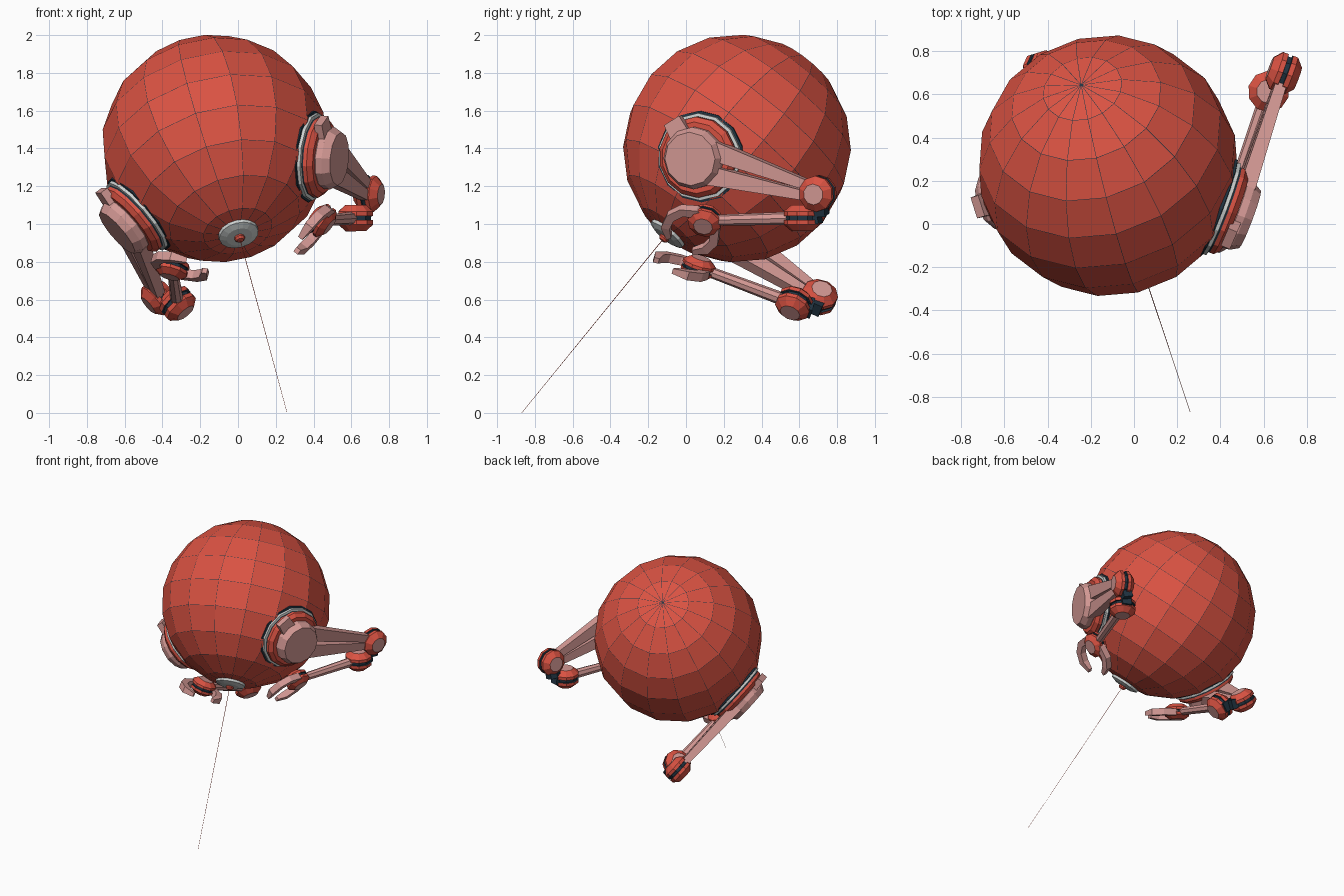
import bpy, bmesh
from math import sin, cos, radians, pi
from mathutils import Vector, Matrix

cube = bpy.data.objects.get("Cube")
if cube:
    bpy.data.objects.remove(cube, do_unlink=True)


def material(name, rgb):
    m = bpy.data.materials.new(name)
    m.use_nodes = True
    m.diffuse_color = (*rgb, 1)
    m.node_tree.nodes["Principled BSDF"].inputs["Base Color"].default_value = (*rgb, 1)
    return m


RED, PINK, DARK, WHITE = range(4)
MATS = [material("red", (.70, .085, .055)), material("pale_pink", (.66, .32, .30)),
        material("dark_blue", (.015, .035, .055)), material("off_white", (.62, .65, .64))]

# Tilted body frame: centre, facing direction, left side and up
CENTRE = Vector((-.12, .27, 1.40))
FACE = Vector((.206, -.618, -.759)).normalized()
SIDE = Vector((.946, -.072, .314))
SIDE = (SIDE - FACE * SIDE.dot(FACE)).normalized()
UP = FACE.cross(SIDE)


def finish(name, bm):
    bmesh.ops.recalc_face_normals(bm, faces=bm.faces)
    me = bpy.data.meshes.new(name)
    bm.to_mesh(me)
    bm.free()
    for m in MATS:
        me.materials.append(m)
    ob = bpy.data.objects.new(name, me)
    bpy.context.collection.objects.link(ob)
    return ob


def lathe(name, origin, axis, profile, sides=12):
    """Profile of (radius, height, colour of the band above it)."""
    bm = bmesh.new()
    turn = Matrix.Translation(origin) @ axis.to_track_quat('Z', 'X').to_matrix().to_4x4()
    rows = []
    for r, h, _ in profile:
        count = sides if r > 0 else 1
        rows.append([bm.verts.new(turn @ Vector((r * cos(2 * pi * i / sides), r * sin(2 * pi * i / sides), h)))
                     for i in range(count)])
    for k in range(len(rows) - 1):
        a, b = rows[k], rows[k + 1]
        for i in range(sides):
            j = (i + 1) % sides
            ring = [a[i % len(a)], a[j % len(a)], b[j % len(b)], b[i % len(b)]]
            bm.faces.new(list(dict.fromkeys(ring))).material_index = profile[k][2]
    return finish(name, bm)


def beam(name, p0, p1, flat, size0, size1, colour):
    """Tapered bar; sizes are (width, thickness along flat)."""
    bm = bmesh.new()
    wide = (p1 - p0).cross(flat).normalized()
    thick = wide.cross(p1 - p0).normalized()
    for p, (w, t) in ((p0, size0), (p1, size1)):
        for a in (-.5, .5):
            for b in (-.5, .5):
                bm.verts.new(p + wide * w * a + thick * t * b)
    bmesh.ops.convex_hull(bm, input=bm.verts)
    bmesh.ops.dissolve_limit(bm, angle_limit=.01, verts=bm.verts, edges=bm.edges)
    for f in bm.faces:
        f.material_index = colour
    return finish(name, bm)


def joint(name, origin, axis, r, h):
    half = [(0, h, PINK), (.58 * r, h, RED), (r, .5 * h, RED), (r, .16 * h, DARK), (.88 * r, .14 * h, DARK)]
    lower = [(0, -h, PINK), (.58 * r, -h, RED), (r, -.5 * h, RED), (r, -.16 * h, DARK), (.88 * r, -.14 * h, DARK)]
    upper = [(a, b, c) for (a, b, _), c in zip(reversed(half), (DARK, RED, RED, PINK, PINK))]
    return lathe(name, origin, axis, lower + upper, 10)


def claw(name, origin, axis, toward, radius):
    """Open ring with tapered tips, its gap facing toward."""
    e1 = (toward - axis * toward.dot(axis)).normalized()
    e2 = axis.cross(e1)
    bm = bmesh.new()
    steps, gap, rows = 9, 32, []
    for i in range(steps + 1):
        a = radians(gap + (360 - 2 * gap) * i / steps)
        out = e1 * cos(a) + e2 * sin(a)
        size = .014 if i in (0, steps) else .024
        rows.append([bm.verts.new(origin + out * (radius + x * size) + axis * y * size)
                     for x, y in ((-1, -1), (1, -1), (1, 1), (-1, 1))])
    for a, b in zip(rows, rows[1:]):
        for i in range(4):
            bm.faces.new((a[i], a[i - 1], b[i - 1], b[i]))
    bm.faces.new(rows[0])
    bm.faces.new(rows[-1])
    for f in bm.faces:
        f.material_index = PINK
    return finish(name, bm)


# Body: panelled ball with thin dark seams
bm = bmesh.new()
frame = Matrix((SIDE, UP, FACE)).transposed().to_4x4()
bmesh.ops.create_uvsphere(bm, u_segments=16, v_segments=10, radius=.605,
                          matrix=Matrix.Translation(CENTRE) @ frame)
seams = bmesh.ops.inset_individual(bm, faces=bm.faces[:], thickness=.0012, use_even_offset=True)
for f in seams["faces"]:
    f.material_index = DARK
body = finish("body", bm)
for p in body.data.polygons:
    p.use_smooth = True

# Eye, pupil and thin beam
lathe("eye", CENTRE, FACE, [(.11, .57, WHITE), (.106, .605, WHITE), (.07, .618, WHITE), (0, .622, WHITE)], 16)
lathe("pupil", CENTRE, FACE, [(.028, .60, RED), (.028, .63, RED), (.018, .642, RED), (0, .644, RED)], 10)
lathe("beam_line", CENTRE, FACE, [(0, .6, RED), (.002, .6, RED), (.001, 1.845, RED), (0, 1.845, RED)], 4)

# Arms, mirrored with a different swing on each side
for label, k, swing in (("left", 1, 0), ("right", -1, radians(17))):
    out = FACE * .47 + SIDE * .883 * k
    fore = FACE * .883 - SIDE * .47 * k

    def direction(t, u, n):
        return (fore * (t * cos(swing) - u * sin(swing)) + UP * (t * sin(swing) + u * cos(swing)) + out * n)

    def point(t, u, n):
        return CENTRE + direction(t, u, n)

    # Shoulder collar and hub
    lathe(label + "_collar", CENTRE, out,
          [(.24, .48, DARK), (.243, .55, DARK), (.232, .553, WHITE), (.232, .57, WHITE), (.215, .573, DARK),
           (.215, .58, RED), (.215, .60, RED), (.19, .625, RED), (0, .625, RED)], 14)
    lathe(label + "_shoulder", CENTRE, out,
          [(.14, .60, PINK), (.165, .63, PINK), (.165, .665, PINK), (.142, .705, PINK), (0, .705, PINK)])
    beam(label + "_shoulder_lug", point(-.03, .07, .64), point(-.095, .21, .63), out, (.12, .05), (.10, .045), PINK)

    # Upper arm: two converging bars
    elbow, lower_elbow = point(-.238, -.673, .625), point(-.07, -.664, .60)
    corner, wrist = point(-.14, -.735, .60), point(.25, -.225, .615)
    across = direction(.943, -.333, 0)
    for name, side in (("fore", 1), ("rear", -1)):
        beam(f"{label}_upper_arm_{name}", point(-.03, -.08, .635) + across * .068 * side,
             elbow + across * .024 * side, out, (.105, .075), (.045, .05), PINK)

    # Elbow pair and dark link
    joint(label + "_elbow", elbow, out, .096, .07)
    beam(label + "_elbow_link_a", elbow, corner, out, (.09, .06), (.09, .07), DARK)
    beam(label + "_elbow_link_b", corner, lower_elbow, out, (.09, .07), (.08, .06), DARK)
    joint(label + "_lower_elbow", lower_elbow, direction(-.815, .57, -.08), .096, .07)

    # Forearm, wrist and gripping claw
    rod = wrist - lower_elbow
    lathe(label + "_forearm", lower_elbow, rod.normalized(),
          [(0, 0, PINK), (.036, 0, PINK), (.028, rod.length, PINK), (0, rod.length, PINK)], 8)
    grip = direction(.39, -.37, .82).normalized()
    joint(label + "_wrist", wrist, grip, .09, .055)
    claw(label + "_claw", point(.345, -.185, .60), grip, direction(1, 0, 0), .135)
